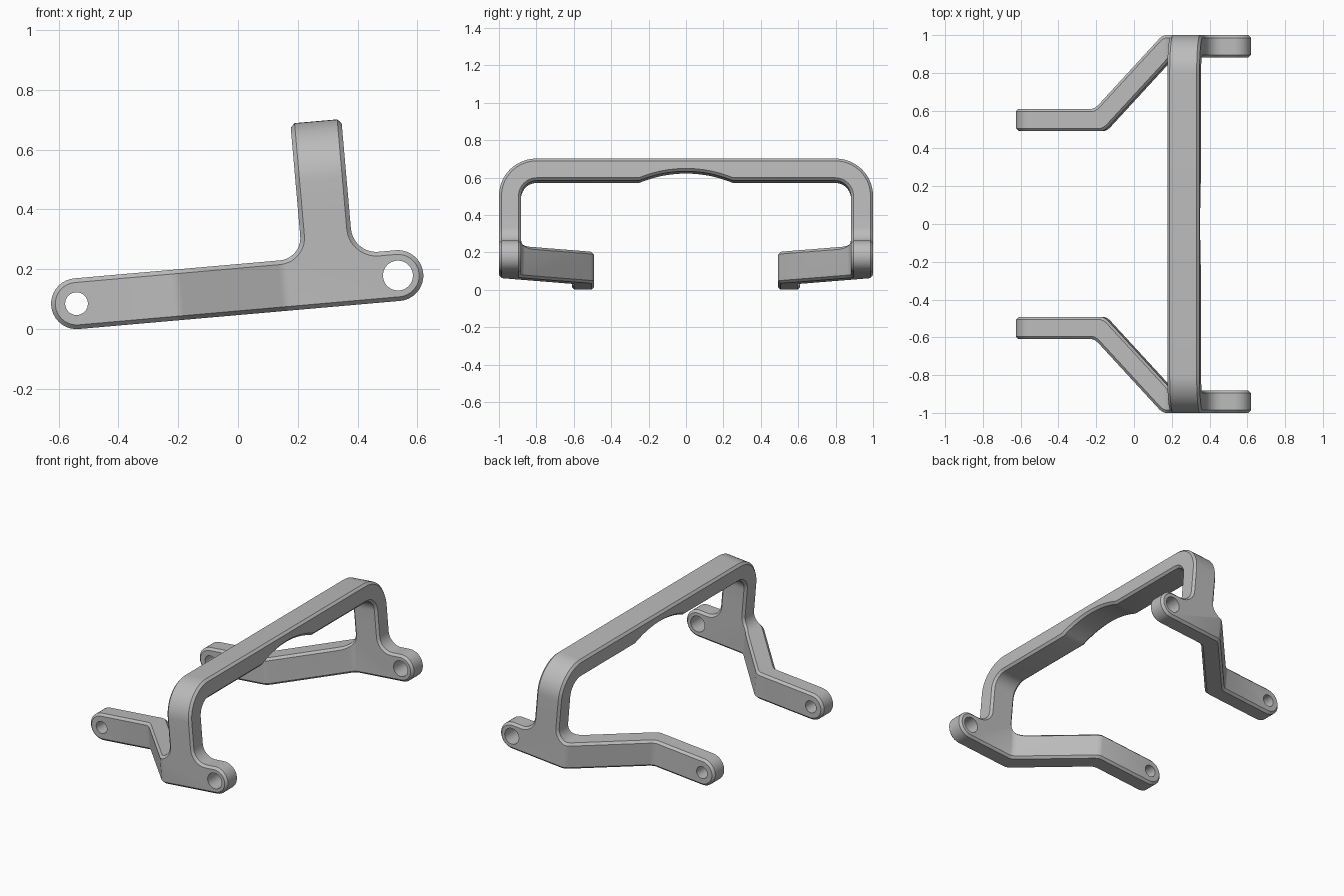
import bpy, bmesh
from math import sin, cos, tan, atan, asin, radians
from mathutils import Matrix, Vector

cube = bpy.data.objects.get("Cube")
if cube:
    bpy.data.objects.remove(cube)

# Main dimensions, in a frame that runs along the tilted arm
THICK = 0.118            # plate thickness
CHAMFER = 0.014
END_R = 0.085            # rounded arm ends
ARM = 1.079              # distance between the two holes
POST_A, POST_B = 0.765, 0.936
TOP = 0.538              # top of the hoop
JOIN = 0.25              # height where post and hoop meet
BEND_OUT, BEND_IN, SHIFT = 0.70, 0.34, 0.39


def arc(cx, cy, r, a0, a1, n=10):
    angles = [radians(a0 + (a1 - a0) * i / n) for i in range(n + 1)]
    return [(cx + r * cos(a), cy + r * sin(a)) for a in angles]


def plate(outline, place, d0, d1):
    """Extruded outline with chamfered rims on both flat faces."""
    bm = bmesh.new()
    rings = [[bm.verts.new(place(p, q, d)) for p, q in outline] for d in (d0, d1)]
    caps = [bm.faces.new(r) for r in rings]
    n = len(outline)
    for i in range(n):
        j = (i + 1) % n
        bm.faces.new((rings[0][i], rings[0][j], rings[1][j], rings[1][i]))
    bmesh.ops.recalc_face_normals(bm, faces=bm.faces)
    rim = [e for f in caps for e in f.edges]
    bmesh.ops.bevel(bm, geom=rim, offset=CHAMFER, segments=1, affect='EDGES')
    return bm


def cut(bm, point, normal, **clear):
    geom = bm.verts[:] + bm.edges[:] + bm.faces[:]
    bmesh.ops.bisect_plane(bm, geom=geom, dist=1e-6, plane_co=point,
                           plane_no=Vector(normal).normalized(), **clear)


# Side arm: long lever with a rounded end at each hole and a filleted post
outline = arc(0, 0, END_R, 90, 270, 18) + arc(ARM, 0, END_R, -90, 90, 18)
outline += arc(POST_B + 0.085, END_R + 0.085, 0.085, 270, 180)
outline += [(POST_B, JOIN + 0.05), (POST_A, JOIN + 0.05)]
outline += arc(POST_A - 0.075, END_R + 0.075, 0.075, 0, -90)
arm = plate(outline, lambda p, q, d: (p, d, q), 0, THICK)
cut(arm, (0, 0, JOIN), (0, 0, 1), clear_outer=True)

# Inward jog of the lever, with softened mitred bends
length = BEND_OUT - BEND_IN
slope = SHIFT / length
mitre = tan(atan(slope) / 2)
soft = (-0.015, 0, 0.015)
for u in (BEND_OUT, BEND_IN):
    for s in soft:
        cut(arm, (u + s, 0, 0), (1, -mitre, 0))
for v in arm.verts:
    u, y, _ = v.co
    jog = sum(min(max(BEND_OUT + s + mitre * y - u, 0), length) for s in soft)
    v.co.y = y - 1 + slope * jog / len(soft)

# Hoop: rounded bridge with a shallow arched recess below
inner = 1 - THICK
under = TOP - THICK
recess_r = (0.25 ** 2 + 0.05 ** 2) / 0.1
half = 57.29578 * asin(0.25 / recess_r)
outline = [(-1, JOIN - 0.05)] + arc(-0.8, TOP - 0.2, 0.2, 180, 90, 14)
outline += arc(0.8, TOP - 0.2, 0.2, 90, 0, 14)
outline += [(1, JOIN - 0.05), (inner, JOIN - 0.05)]
outline += arc(inner - 0.085, under - 0.085, 0.085, 0, 90)
outline += arc(0, under + 0.05 - recess_r, recess_r, 90 - half, 90 + half, 16)
outline += arc(-inner + 0.085, under - 0.085, 0.085, 90, 180)
outline += [(-inner, JOIN - 0.05)]
frame = plate(outline, lambda p, q, d: (d, p, q), POST_A, POST_B)
cut(frame, (0, 0, JOIN), (0, 0, 1), clear_inner=True)

# Weld the hoop to both arms
arm_mesh = bpy.data.meshes.new("arm_half")
arm.to_mesh(arm_mesh)
frame.from_mesh(arm_mesh)
arm_mesh.transform(Matrix.Scale(-1, 4, (0, 1, 0)))
frame.from_mesh(arm_mesh)
bpy.data.meshes.remove(arm_mesh)
bmesh.ops.remove_doubles(frame, verts=frame.verts, dist=0.0005)
bmesh.ops.recalc_face_normals(frame, faces=frame.faces)

# Pin holes run straight across both arms
holes = bmesh.new()
for u, r in ((0, 0.038), (ARM, 0.05)):
    m = Matrix.Translation((u, 0, 0)) @ Matrix.Rotation(radians(90), 4, 'X')
    bmesh.ops.create_cone(holes, cap_ends=True, segments=40, radius1=r,
                          radius2=r, depth=2.4, matrix=m)

# Tilt everything into place
tilt = Matrix.Translation((-0.54, 0, END_R)) @ Matrix.Rotation(radians(-5), 4, 'Y')


def make_object(name, bm):
    bm.transform(tilt)
    mesh = bpy.data.meshes.new(name)
    bm.to_mesh(mesh)
    bm.free()
    obj = bpy.data.objects.new(name, mesh)
    bpy.context.collection.objects.link(obj)
    return obj


handle = make_object("handle_frame", frame)
cutter = make_object("hole_cutter", holes)
cutter.hide_render = True

grey = bpy.data.materials.new("plain_grey")
grey.use_nodes = True
colour = (0.5, 0.5, 0.5, 1)
grey.diffuse_color = colour
grey.node_tree.nodes["Principled BSDF"].inputs["Base Color"].default_value = colour
handle.data.materials.append(grey)

mod = handle.modifiers.new("pin_holes", 'BOOLEAN')
mod.operation = 'DIFFERENCE'
mod.solver = 'EXACT'
mod.object = cutter
bpy.ops.object.select_all(action='DESELECT')
handle.select_set(True)
bpy.context.view_layer.objects.active = handle
bpy.ops.object.modifier_apply(modifier=mod.name)
bpy.data.objects.remove(cutter)
bpy.ops.object.shade_smooth_by_angle(angle=radians(25))
